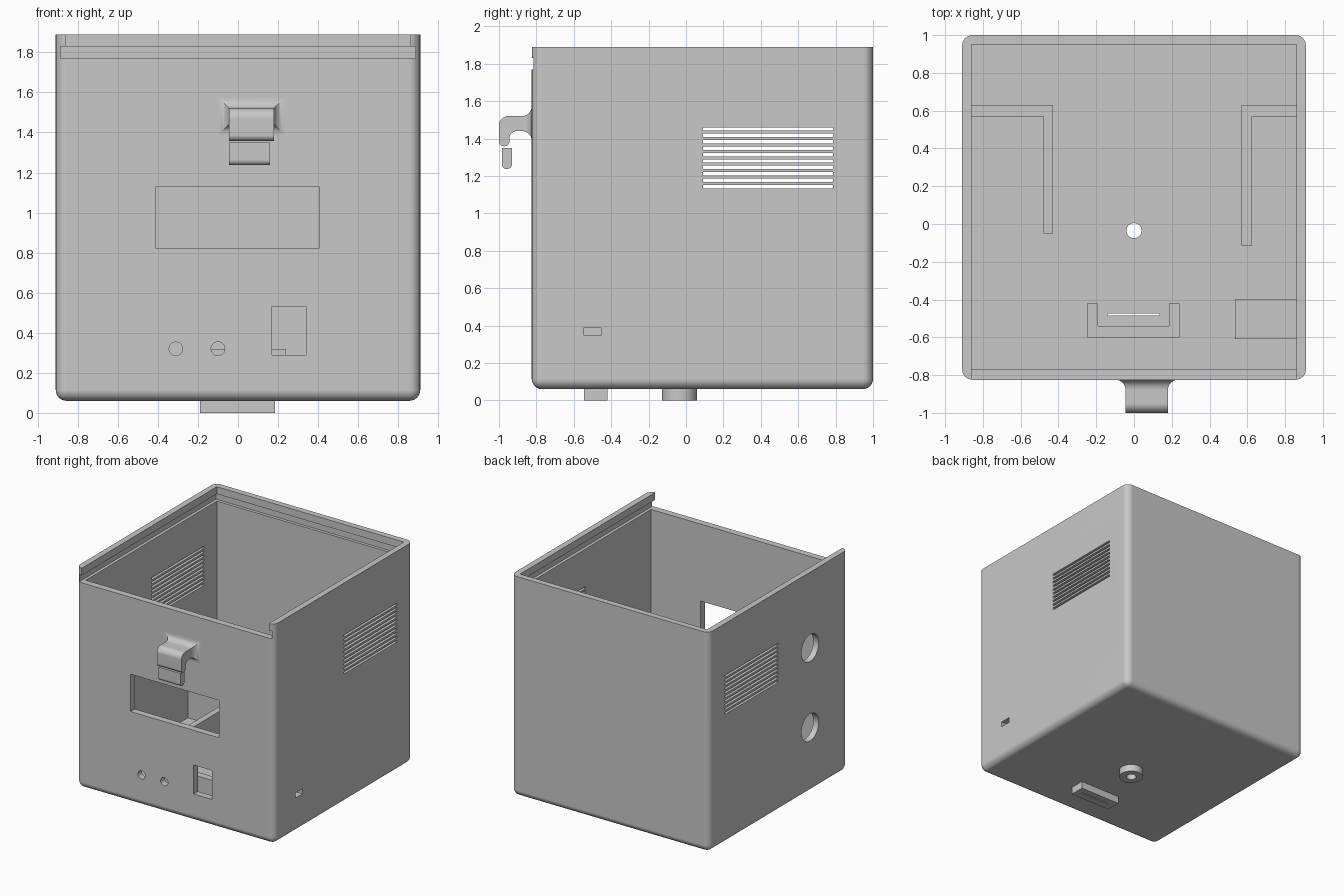
import bpy, bmesh
from math import sin, cos, pi, radians

cube = bpy.data.objects.get("Cube")
if cube:
    bpy.data.objects.remove(cube, do_unlink=True)

grey = bpy.data.materials.new("plain_grey")
grey.use_nodes = True
COLOUR = (0.58, 0.58, 0.58, 1)
grey.diffuse_color = COLOUR
grey.node_tree.nodes["Principled BSDF"].inputs["Base Color"].default_value = COLOUR


def finish(name, bm):
    bmesh.ops.recalc_face_normals(bm, faces=bm.faces[:])
    mesh = bpy.data.meshes.new(name)
    bm.to_mesh(mesh)
    bm.free()
    mesh.materials.append(grey)
    ob = bpy.data.objects.new(name, mesh)
    bpy.context.collection.objects.link(ob)
    return ob


def add_prism(bm, pts, axis, lo, hi):
    """Extrude a 2D outline along an axis; the outline uses the other two axes in order."""
    def place(p, d):
        co = list(p)
        co.insert("xyz".index(axis), d)
        return bm.verts.new(co)
    a, b = [place(p, lo) for p in pts], [place(p, hi) for p in pts]
    n = len(pts)
    bm.faces.new(a)
    bm.faces.new(b)
    for i in range(n):
        j = (i + 1) % n
        bm.faces.new((a[i], a[j], b[j], b[i]))


def prism(name, pts, axis, lo, hi):
    bm = bmesh.new()
    add_prism(bm, pts, axis, lo, hi)
    return finish(name, bm)


def rect(a0, a1, b0, b1):
    return [(a0, b0), (a1, b0), (a1, b1), (a0, b1)]


def arc(a, b, r, start, end, n):
    angles = [radians(start + (end - start) * i / n) for i in range(n + 1)]
    return [(a + r * cos(t), b + r * sin(t)) for t in angles]


def circle(a, b, r, n=40):
    return arc(a, b, r, 0, 360, n)[:-1]


def activate(ob):
    bpy.ops.object.select_all(action='DESELECT')
    ob.select_set(True)
    bpy.context.view_layer.objects.active = ob


def cut(ob, pts, axis, lo, hi):
    cutter = prism("cutter", pts, axis, lo, hi)
    cutter.hide_render = True
    mod = ob.modifiers.new("cut", 'BOOLEAN')
    mod.operation, mod.solver, mod.object = 'DIFFERENCE', 'EXACT', cutter
    activate(ob)
    bpy.ops.object.modifier_apply(modifier=mod.name)
    bpy.data.objects.remove(cutter, do_unlink=True)


def smooth(ob):
    activate(ob)
    bpy.ops.object.shade_smooth_by_angle(angle=radians(30))
    mod = ob.modifiers.new("even_shading", 'WEIGHTED_NORMAL')
    mod.keep_sharp = True


# Case: rounded upright and bottom edges, square top rim
BOTTOM, FLOOR, TOP = 0.06, 0.115, 1.89
FRONT, BACK, SIDE = -0.825, 1.0, 0.91
bm = bmesh.new()
add_prism(bm, rect(-SIDE, SIDE, FRONT, BACK), 'z', BOTTOM, TOP)
bmesh.ops.recalc_face_normals(bm, faces=bm.faces[:])
edges = [e for e in bm.edges if min(v.co.z for v in e.verts) < 1]
bmesh.ops.bevel(bm, geom=edges, offset=0.055, segments=6, profile=0.5, affect='EDGES')
case = finish("case", bm)

# Hollow, lid groove and lid opening
cut(case, rect(-0.86, 0.86, -0.77, 0.95), 'z', FLOOR, 1.79)
cut(case, rect(-0.885, 0.885, -1.1, 0.975), 'z', 1.77, 1.83)
cut(case, rect(-0.86, 0.86, -1.1, 0.95), 'z', 1.8, 2)

# Front openings: display, switch and two button holes
cut(case, rect(-0.41, 0.405, 0.82, 1.13), 'y', -1, -0.7)
cut(case, rect(0.17, 0.34, 0.29, 0.53), 'y', -1, -0.7)
for x in (-0.31, -0.10):
    cut(case, circle(x, 0.32, 0.034), 'y', -1, -0.7)

# Vent slots through both side walls
for i in range(10):
    z = 1.134 + i * 0.0342
    cut(case, rect(0.09, 0.785, z, z + 0.018), 'x', -1, 1)

# Port on one side, two round holes on the other
cut(case, rect(-0.545, -0.455, 0.347, 0.39), 'x', 0.8, 1)
for z in (0.6, 1.26):
    cut(case, circle(-0.33, z, 0.113), 'x', -1, -0.8)

# Base fittings, with holes running through the floor
hole = circle(0, -0.035, 0.04)
slit = rect(-0.14, 0.135, -0.484, -0.474)
round_foot = prism("round_foot", circle(0, -0.035, 0.094, 56), 'z', 0, BOTTOM)
slot_foot = prism("slot_foot", rect(-0.19, 0.185, -0.545, -0.42), 'z', 0, BOTTOM)
for ob, outline in ((case, hole), (case, slit), (round_foot, hole), (slot_foot, slit)):
    cut(ob, outline, 'z', -0.1, 0.2)
smooth(case)
smooth(round_foot)

# Inner brackets and port shelf
prism("left_bracket", [(-0.87, 0.57), (-0.48, 0.57), (-0.48, -0.05), (-0.43, -0.05),
                       (-0.43, 0.63), (-0.87, 0.63)], 'z', 0.11, 0.36)
prism("right_bracket", [(0.87, 0.57), (0.625, 0.57), (0.625, -0.115), (0.57, -0.115),
                        (0.57, 0.63), (0.87, 0.63)], 'z', 0.11, 0.36)
prism("front_bracket", [(-0.25, -0.6), (0.24, -0.6), (0.24, -0.42), (0.185, -0.42),
                        (0.185, -0.54), (-0.19, -0.54), (-0.19, -0.42), (-0.25, -0.42)],
      'z', 0.11, 0.32)
prism("port_shelf", rect(0.535, 0.87, -0.61, -0.4), 'z', 0.11, 0.345)

# Hook: curved strip with a flared root on the front wall
X0, X1, Z0, Z1, R = -0.045, 0.18, 1.44, 1.52, 0.052
strip = [(FRONT - R, Z1)] + arc(-0.95, 1.47, 0.05, 90, 180, 8)
strip += arc(-0.972, 1.386, 0.028, 180, 360, 10)
strip += arc(-0.904, 1.40, 0.04, 180, 90, 8) + [(FRONT - R, Z0)]
smooth(prism("hook", strip, 'x', X0, X1))

bm = bmesh.new()
rings = []
for i in range(9):
    t = i / 8 * pi / 2
    e, y = R * (1 - sin(t)), FRONT - R * (1 - cos(t))
    rings.append([bm.verts.new((x, y, z))
                  for x, z in rect(X0 - e, X1 + e, Z0 - e, Z1 + e)])
for a, b in zip(rings, rings[1:]):
    for i in range(4):
        j = (i + 1) % 4
        bm.faces.new((a[i], a[j], b[j], b[i]))
bm.faces.new(rings[0])
bm.faces.new(rings[-1])
smooth(finish("hook_root", bm))

# Small tab below the hook
tab = [(-0.93, 1.35), (-0.985, 1.35)] + arc(-0.9575, 1.264, 0.0275, 180, 360, 10)
smooth(prism("hook_tab", tab, 'x', X0, 0.16))
